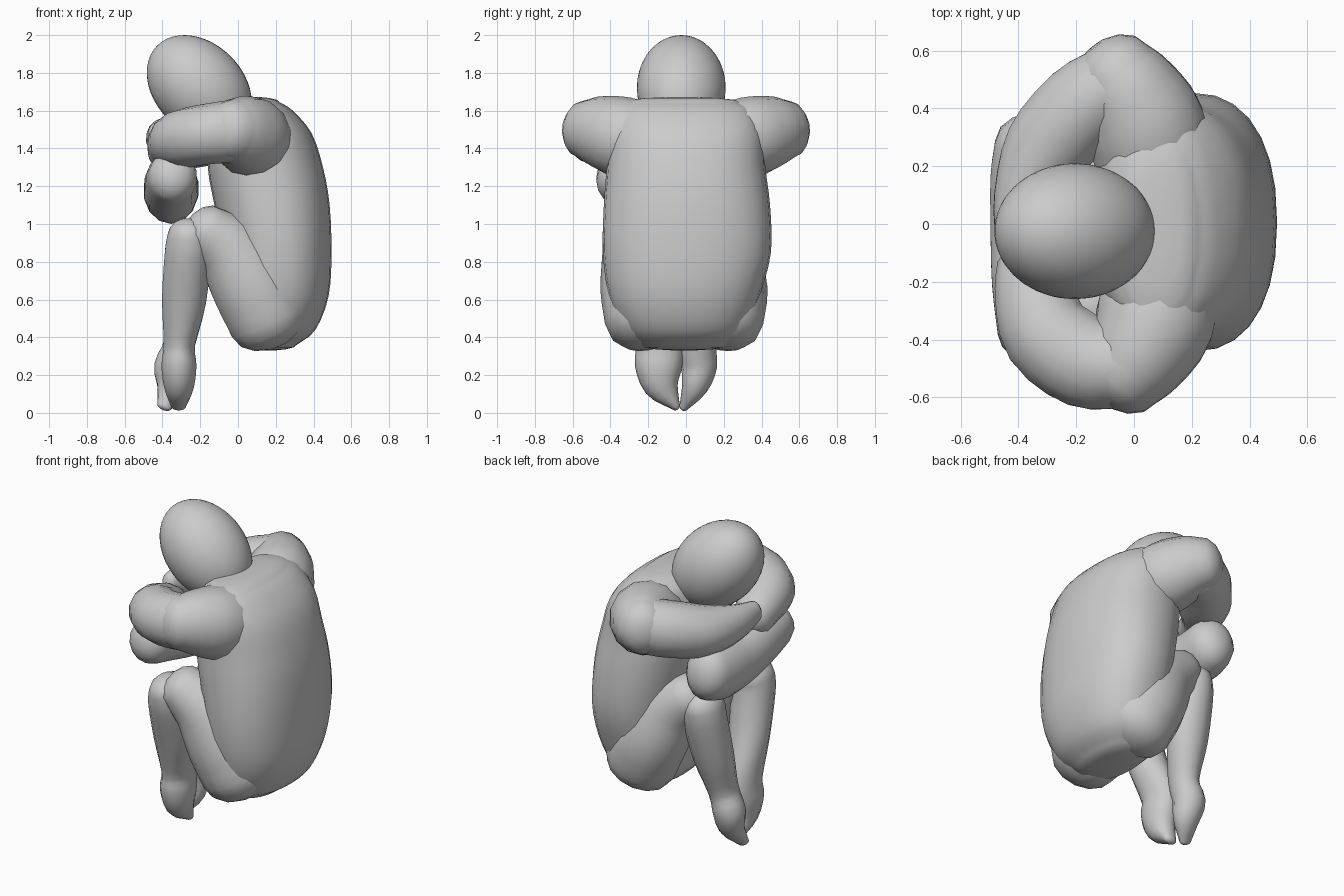
import bpy, bmesh, math
from mathutils import Vector, Matrix

cube = bpy.data.objects.get("Cube")
if cube:
    bpy.data.objects.remove(cube, do_unlink=True)

mat = bpy.data.materials.new("clay_grey")
mat.use_nodes = True
grey = (0.6, 0.6, 0.6, 1)
mat.diffuse_color = grey
mat.node_tree.nodes["Principled BSDF"].inputs["Base Color"].default_value = grey


def finish(name, bm):
    bmesh.ops.recalc_face_normals(bm, faces=bm.faces)
    mesh = bpy.data.meshes.new(name)
    bm.to_mesh(mesh)
    bm.free()
    mesh.materials.append(mat)
    obj = bpy.data.objects.new(name, mesh)
    bpy.context.collection.objects.link(obj)
    bpy.context.view_layer.objects.active = obj
    for o in bpy.context.selected_objects:
        o.select_set(False)
    obj.select_set(True)
    bpy.ops.object.shade_smooth_by_angle(angle=math.radians(40))
    return obj


def spline(pts, steps):
    """Catmull-Rom through stations of (x, y, z, width, depth)."""
    p = [Vector(q) for q in pts]
    p = [p[0] * 2 - p[1]] + p + [p[-1] * 2 - p[-2]]
    out = []
    for i in range(1, len(p) - 2):
        a, b, c, d = p[i - 1:i + 3]
        for s in range(steps):
            t = s / steps
            out.append(0.5 * (2 * b + (c - a) * t + (2 * a - 5 * b + 4 * c - d) * t**2
                              + (3 * b - a - 3 * c + d) * t**3))
    return out + [p[-2]]


def loft(name, pts, ref=(0, 1, 0), sides=14, steps=3, power=2.0, dome=0.8, axis=None):
    """Skin along stations; width runs along ref, depth across it."""
    st = spline(pts, steps)
    cen = [Vector(s[:3]) for s in st]
    n = len(st)
    rings = []
    for i in range(n):
        t = Vector(axis) if axis else (cen[min(i + 1, n - 1)] - cen[max(i - 1, 0)]).normalized()
        rings.append((cen[i], t, st[i][3], st[i][4]))

    # rounded ends
    def cap(ring, sign):
        c, t, w, d = ring
        r = min(w, d) * dome
        return [(c + t * sign * r * math.sin(a), t, w * math.cos(a), d * math.cos(a))
                for a in (0.45, 0.9, 1.3)]
    rings = cap(rings[0], -1)[::-1] + rings + cap(rings[-1], 1)

    bm = bmesh.new()
    loops = []
    for c, t, w, d in rings:
        u = Vector(ref)
        u = (u - t * u.dot(t)).normalized()
        v = t.cross(u)
        loop = []
        for k in range(sides):
            a = math.tau * k / sides
            x, y = math.cos(a), math.sin(a)
            x = math.copysign(abs(x) ** (2 / power), x)
            y = math.copysign(abs(y) ** (2 / power), y)
            loop.append(bm.verts.new(c + u * w * x + v * d * y))
        loops.append(loop)
    for lo, hi in zip(loops, loops[1:]):
        for k in range(sides):
            j = (k + 1) % sides
            bm.faces.new((lo[k], lo[j], hi[j], hi[k]))
    bm.faces.new(loops[0])
    bm.faces.new(loops[-1])
    return finish(name, bm)


# head: tilted egg
bm = bmesh.new()
bmesh.ops.create_uvsphere(bm, u_segments=40, v_segments=24, radius=1)
bm.transform(Matrix.Translation((-0.205, -0.025, 1.722))
             @ Matrix.Rotation(math.radians(-45), 4, 'Y')
             @ Matrix.Diagonal((0.235, 0.235, 0.315, 1)))
finish("head", bm)

# hunched torso, built from level slices
loft("torso", [
    (0.16, -0.01, 0.36, 0.24, 0.15), (0.18, -0.01, 0.44, 0.33, 0.23),
    (0.21, -0.01, 0.62, 0.40, 0.27), (0.21, 0.005, 0.85, 0.445, 0.285),
    (0.18, 0.005, 1.10, 0.44, 0.305), (0.145, 0.0, 1.30, 0.42, 0.305),
    (0.12, 0.0, 1.48, 0.41, 0.27), (0.09, -0.01, 1.60, 0.37, 0.20),
    (0.08, -0.02, 1.645, 0.31, 0.14)], sides=28, power=2.3, dome=0.2, axis=(0, 0, 1))

# neck
loft("neck", [(0.08, -0.02, 1.5, 0.15, 0.14), (-0.1, -0.02, 1.62, 0.14, 0.12)])

# shoulders, the left one pulled further forward
for side, label, fwd in ((1, "left", 0.06), (-1, "right", 0.03)):
    loft(label + "_shoulder", [
        (0.13 - fwd, 0.18 * side, 1.42, 0.20, 0.20), (0.10 - fwd, 0.34 * side, 1.46, 0.215, 0.21),
        (0.04 - fwd, 0.46 * side, 1.49, 0.19, 0.18), (-0.01 - fwd, 0.53 * side, 1.50, 0.16, 0.15)],
        ref=(0, 0, 1), dome=0.75)

# arms folded across the knees, one above the other
loft("upper_folded_arm", [
    (-0.06, 0.48, 1.49, 0.165, 0.15), (-0.18, 0.40, 1.47, 0.165, 0.16),
    (-0.31, 0.25, 1.44, 0.15, 0.15), (-0.40, 0.08, 1.45, 0.11, 0.09),
    (-0.43, -0.06, 1.47, 0.07, 0.05)], ref=(0, 0, 1))
loft("lower_arm_upper_part", [
    (-0.04, -0.49, 1.49, 0.165, 0.15), (-0.17, -0.475, 1.475, 0.16, 0.165),
    (-0.30, -0.38, 1.45, 0.155, 0.16), (-0.345, -0.24, 1.42, 0.13, 0.14),
    (-0.36, -0.16, 1.38, 0.12, 0.12)], ref=(0, 0, 1))
loft("lower_folded_forearm", [
    (-0.345, -0.37, 1.25, 0.14, 0.13), (-0.355, -0.20, 1.22, 0.155, 0.14),
    (-0.355, 0.0, 1.18, 0.165, 0.145), (-0.355, 0.16, 1.175, 0.175, 0.145),
    (-0.345, 0.27, 1.19, 0.165, 0.14)], ref=(0, 0, 1))

# legs: thigh rising to the knee, shin dropping to a pointed foot
for label, hip, knee, foot, wide, tip in (("left", 0.21, 0.195, 0.07, 0.095, -0.39),
                                          ("right", -0.23, -0.30, -0.145, 0.125, -0.315)):
    loft(label + "_thigh", [
        (0.16, hip, 0.49, 0.20, 0.215), (0.08, hip * 1.08, 0.66, 0.205, 0.22),
        (-0.03, (hip + knee) / 2, 0.85, 0.18, 0.195),
        (-0.17, knee, 0.97, 0.145, 0.14)], dome=0.75)
    mid = (knee + foot) / 2
    ankle = (tip - 0.31) / 2
    loft(label + "_shin", [
        (-0.26, knee, 0.94, 0.135, 0.115), (-0.265, knee * 0.95 + foot * 0.05, 0.85, 0.13, 0.125),
        (-0.285, mid, 0.60, 0.115, 0.12), (-0.31, foot, 0.37, wide, 0.085),
        (ankle, foot, 0.25, wide, 0.095), (ankle, foot * 0.8 - 0.01, 0.14, wide * 0.75, 0.08),
        (tip, foot * 0.2 - 0.025, 0.035, 0.025, 0.04)])
